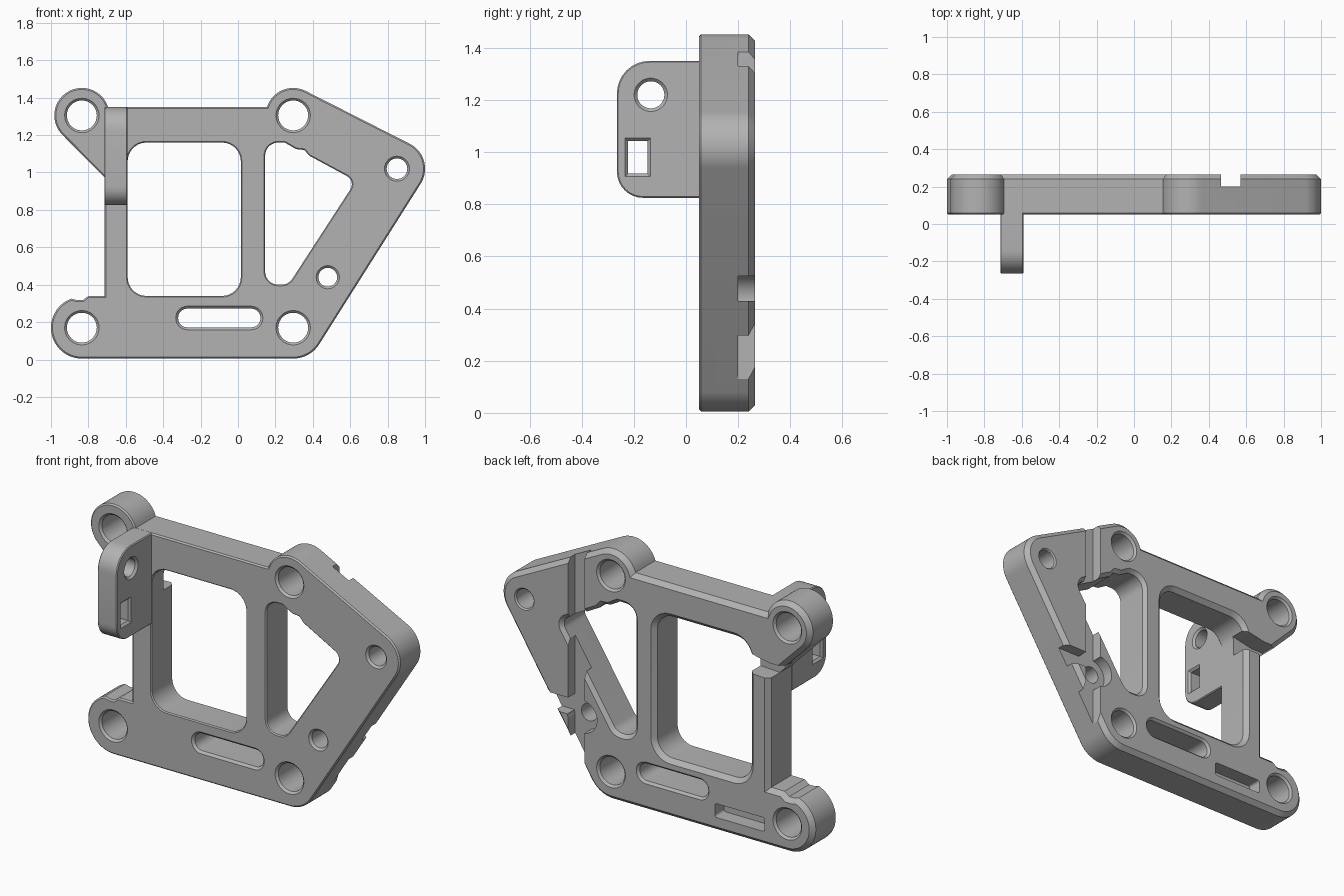
import bpy, bmesh, math
from mathutils import Vector

if "Cube" in bpy.data.objects:
    bpy.data.objects.remove(bpy.data.objects["Cube"], do_unlink=True)

grey = bpy.data.materials.new("plain_grey")
grey.use_nodes = True
colour = (0.45, 0.45, 0.45, 1)
grey.diffuse_color = colour
grey.node_tree.nodes["Principled BSDF"].inputs["Base Color"].default_value = colour


def arc(cx, cz, r, a0, a1, n=20):
    return [(cx + r * math.cos(math.radians(a0 + (a1 - a0) * i / n)),
             cz + r * math.sin(math.radians(a0 + (a1 - a0) * i / n))) for i in range(n + 1)]


def circle(cx, cz, r, n=40):
    return arc(cx, cz, r, 0, 360, n)[:-1]


def fillet(corners, n=8):
    """Counter-clockwise polygon of (u, v, radius) with rounded corners."""
    out = []
    for i, (u, v, r) in enumerate(corners):
        p = Vector((u, v))
        if r == 0:
            out.append((u, v))
            continue
        a = (Vector(corners[i - 1][:2]) - p).normalized()
        b = (Vector(corners[(i + 1) % len(corners)][:2]) - p).normalized()
        half = a.angle(b) / 2
        c = p + (a + b).normalized() * r / math.sin(half)
        s = p + a * r / math.tan(half) - c
        e = p + b * r / math.tan(half) - c
        a0, a1 = math.atan2(s.y, s.x), math.atan2(e.y, e.x)
        d = (a1 - a0 + math.pi) % (2 * math.pi) - math.pi
        out += arc(c.x, c.y, r, math.degrees(a0), math.degrees(a0 + d), n)
    return out


def rect(u0, v0, u1, v1, r=0):
    return fillet([(u0, v0, r), (u1, v0, r), (u1, v1, r), (u0, v1, r)])


def grow(pts, d):
    """Offset a counter-clockwise outline outward by d."""
    out = []
    for i, p in enumerate(pts):
        p = Vector(p)
        e1 = (p - Vector(pts[i - 1])).normalized()
        e2 = (Vector(pts[(i + 1) % len(pts)]) - p).normalized()
        n1, n2 = Vector((e1.y, -e1.x)), Vector((e2.y, -e2.x))
        out.append(p + (n1 + n2) * d / max(1 + n1.dot(n2), 0.3))
    return out


def prism(name, pts, levels, axis="y"):
    """Stack of outlines: levels are (position along axis, outward offset)."""
    bm = bmesh.new()
    rings = []
    for w, d in levels:
        rings.append([bm.verts.new((u, w, v) if axis == "y" else (w, u, v))
                      for u, v in grow(pts, d)])
    bm.faces.new(rings[0])
    bm.faces.new(rings[-1])
    for lo, hi in zip(rings, rings[1:]):
        for i in range(len(pts)):
            j = (i + 1) % len(pts)
            bm.faces.new((lo[i], lo[j], hi[j], hi[i]))
    bmesh.ops.recalc_face_normals(bm, faces=bm.faces)
    mesh = bpy.data.meshes.new(name)
    bm.to_mesh(mesh)
    bm.free()
    ob = bpy.data.objects.new(name, mesh)
    bpy.context.collection.objects.link(ob)
    mesh.materials.append(grey)
    return ob


def cut(target, pts, levels, axis="y"):
    cutter = prism("cutter", pts, levels, axis)
    cutter.hide_render = True
    mod = target.modifiers.new("cut", "BOOLEAN")
    mod.operation, mod.solver, mod.object = "DIFFERENCE", "EXACT", cutter
    bpy.context.view_layer.objects.active = target
    bpy.ops.object.modifier_apply(modifier=mod.name)
    bpy.data.objects.remove(cutter, do_unlink=True)


def through(front, back):
    """Levels of a through opening with chamfered mouths."""
    return [(FRONT - 0.02, front + 0.02), (FRONT + front, 0),
            (BACK - back, 0), (BACK + 0.02, back + 0.02)]


FRONT, BACK = 0.05, 0.265

# Main plate outline, counter-clockwise from the bottom right boss
outline = (arc(0.295, 0.17, 0.165, -90, -33) + arc(0.85, 1.02, 0.15, -33, 63)
           + arc(0.295, 1.305, 0.147, 63, 162) + arc(-0.835, 1.305, 0.147, 18, 226, 32)
           + [(-0.715, 0.975), (-0.715, 0.34), (-0.8, 0.34), (-0.83, 0.317), (-0.86, 0.317)]
           + arc(-0.835, 0.17, 0.165, 110, 270, 28))
plate = prism("bracket_plate", outline,
              [(FRONT, -0.008), (FRONT + 0.008, 0), (BACK - 0.025, 0), (BACK, -0.025)])

# Windows and long slot
cut(plate, rect(-0.59, 0.34, 0.015, 1.16, 0.1), through(0.006, 0.025))
cut(plate, fillet([(0.145, 0.4, 0.07), (0.27, 0.4, 0.07), (0.63, 0.955, 0.05),
                   (0.38, 1.09, 0), (0.355, 1.12, 0), (0.31, 1.125, 0),
                   (0.25, 1.16, 0), (0.145, 1.16, 0.07)]), through(0.006, 0.02))
cut(plate, rect(-0.32, 0.172, 0.12, 0.272, 0.049), through(0.013, 0.013))

# Bolt holes
for x in (-0.835, 0.295):
    for z in (0.17, 1.305):
        cut(plate, circle(x, z, 0.08), through(0.012, 0.012))
for x, z, r in ((0.85, 1.02, 0.055), (0.48, 0.44, 0.05)):
    cut(plate, circle(x, z, r), through(0.012, 0.008))

# Back recesses: cable groove, counterbore, bar notch and pocket
for shape, floor in (
        (rect(0.465, 0.05, 0.57, 1.5), 0.2),
        (circle(0.48, 0.44, 0.095), 0.2),
        (rect(0.48, 0.43, 0.8, 0.525), 0.2),
        (fillet([(-0.8, 0.97, 0), (-0.5, 0.985, 0), (-0.5, 1.1, 0),
                 (-0.57, 1.1, 0), (-0.72, 1.07, 0), (-0.8, 1.07, 0)]), 0.16),
        (rect(-0.69, 0.085, -0.37, 0.165, 0.015), 0.18)):
    cut(plate, shape, [(floor, 0), (BACK + 0.05, 0)])

# Side tab standing forward from the left bar
X0, X1 = -0.715, -0.59
tab = prism("side_tab", fillet([(-0.265, 0.825, 0.1), (0.058, 0.825, 0),
                                (0.058, 1.35, 0), (-0.265, 1.35, 0.125)]),
            [(X0, -0.005), (X0 + 0.005, 0), (X1 - 0.005, 0), (X1, -0.005)], "x")
for shape in (circle(-0.135, 1.22, 0.052), rect(-0.222, 0.918, -0.148, 1.042)):
    cut(tab, shape, [(X0 - 0.02, 0.032), (X0 + 0.012, 0),
                     (X1 - 0.012, 0), (X1 + 0.02, 0.032)], "x")

# Smooth curved walls, crisp edges
bpy.ops.object.select_all(action="DESELECT")
for ob in (plate, tab):
    ob.select_set(True)
bpy.context.view_layer.objects.active = plate
bpy.ops.object.shade_smooth_by_angle(angle=math.radians(30))
